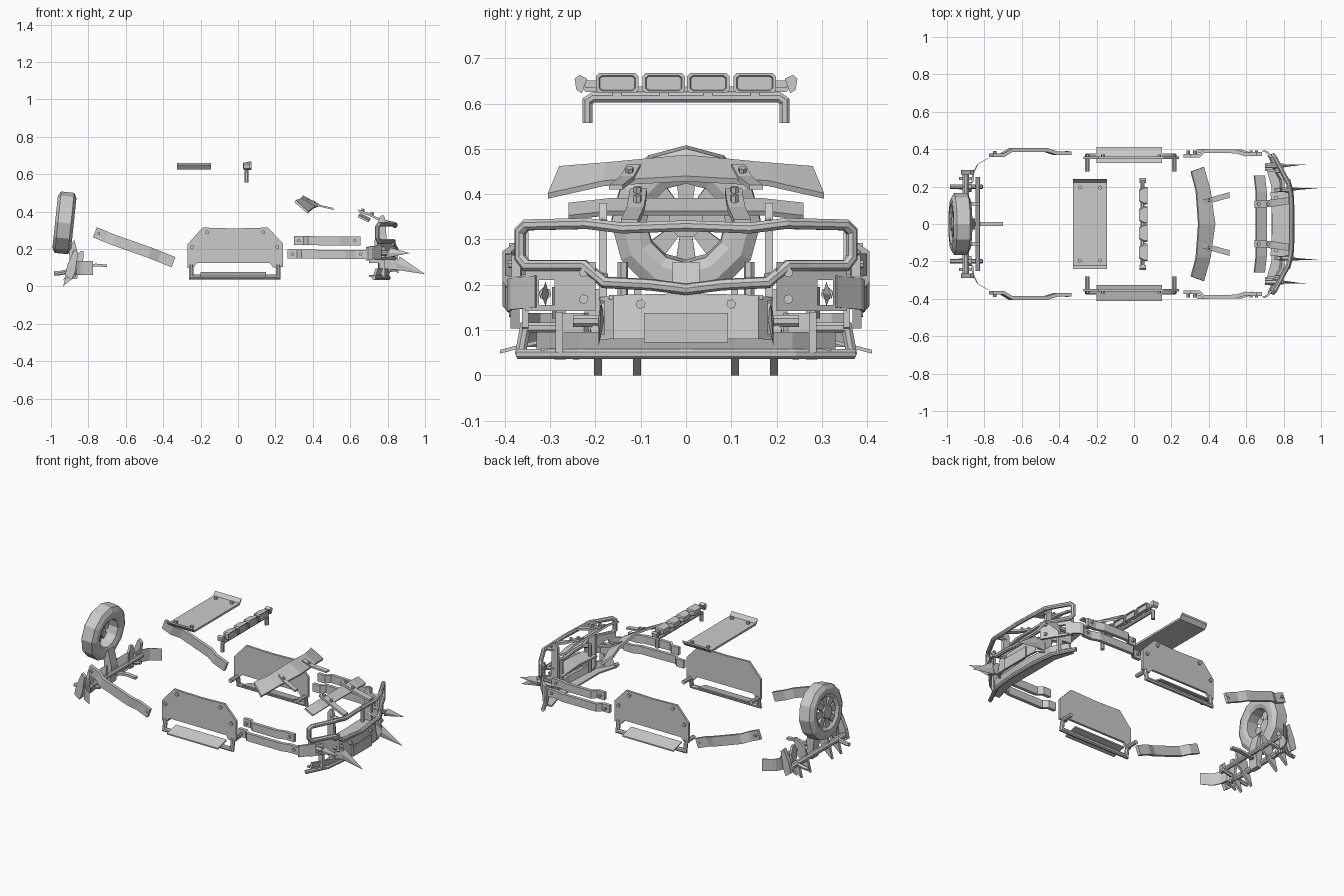
import bpy, bmesh, math
from mathutils import Vector as V, Matrix as M


def make(name, verts, faces, mirror=False):
    me = bpy.data.meshes.new(name)
    me.from_pydata([tuple(v) for v in verts], [], faces)
    bm = bmesh.new()
    bm.from_mesh(me)
    if mirror:
        geo = bmesh.ops.duplicate(bm, geom=bm.verts[:] + bm.edges[:] + bm.faces[:])['geom']
        for v in geo:
            if isinstance(v, bmesh.types.BMVert):
                v.co.y *= -1
    bmesh.ops.recalc_face_normals(bm, faces=bm.faces[:])
    bm.to_mesh(me)
    bm.free()
    ob = bpy.data.objects.new(name, me)
    bpy.context.collection.objects.link(ob)
    return ob


def loft(name, rings, mirror=False, caps=True, closed=False):
    n, m = len(rings[0]), len(rings)
    verts = [v for r in rings for v in r]
    faces = [[i * n + j, i * n + (j + 1) % n, (i + 1) % m * n + (j + 1) % n, (i + 1) % m * n + j]
             for i in range(m if closed else m - 1) for j in range(n)]
    if caps and not closed:
        faces += [list(range(n)), list(range((m - 1) * n, m * n))]
    return make(name, verts, faces, mirror)


def strip(name, path, w, t, mirror=False):
    """Bent flat bar: w = width vector, t = thickness vector."""
    w, t = V(w) / 2, V(t) / 2
    return loft(name, [[V(p) - w - t, V(p) + w - t, V(p) + w + t, V(p) - w + t] for p in path], mirror)


def box(name, c, s, mirror=False):
    return strip(name, [(c[0] - s[0] / 2, c[1], c[2]), (c[0] + s[0] / 2, c[1], c[2])],
                 (0, s[1], 0), (0, 0, s[2]), mirror)


def tube(name, path, r, n=8, mirror=False):
    """Mitred tube along a path."""
    p = [V(q) for q in path]
    d = [(b - a).normalized() for a, b in zip(p, p[1:])]
    u = d[0].orthogonal().normalized()
    k = d[0].cross(u)
    ring = [p[0] + r * (u * math.cos(a) + k * math.sin(a))
            for a in [2 * math.pi * (i + .5) / n for i in range(n)]]
    rings = [ring]
    for i in range(1, len(p)):
        nor = d[i - 1] + d[i] if i < len(d) else d[i - 1]
        ring = [v + d[i - 1] * ((p[i] - v).dot(nor) / d[i - 1].dot(nor)) for v in ring]
        rings.append(ring)
    return loft(name, rings, mirror)


def plate(name, xz, y0, y1, mirror=False):
    """Outline in x,z extruded from y0 to y1."""
    return loft(name, [[V((x, y, z)) for x, z in xz] for y in (y0, y1)], mirror)


def panel(name, yz, x0, x1, mirror=False):
    """Outline in y,z extruded from x0 to x1."""
    return loft(name, [[V((x, y, z)) for y, z in yz] for x in (x0, x1)], mirror)


def spike(name, a, b, w, h, mirror=False):
    """Blade that tapers from a to a point at b."""
    a = V(a)
    vs = [a + V(w) / 2, a + V(h) / 2, a - V(w) / 2, a - V(h) / 2, V(b)]
    return make(name, vs, [[0, 1, 2, 3], [0, 1, 4], [1, 2, 4], [2, 3, 4], [3, 0, 4]], mirror)


# spare wheel, leaning slightly forward
tilt = M.Translation((-.928, 0, .34)) @ M.Rotation(math.radians(6), 4, 'Y')
prof = [(.04, .088), (.05, .11), (.05, .14), (.035, .165), (-.035, .165), (-.05, .14), (-.05, .11), (-.035, .088)]
loft('spare_tyre', [[V((x, r * math.sin(a), r * math.cos(a))) for x, r in prof]
     for a in [2 * math.pi * i / 12 for i in range(12)]], closed=True).matrix_world = tilt
tube('wheel_hub', [(-.05, 0, 0), (-.015, 0, 0)], .04, 8).matrix_world = tilt
for i in range(8):
    panel('wheel_spoke', [(-.013, .03), (.013, .03), (.022, .09), (-.022, .09)], -.038, -.022
          ).matrix_world = tilt @ M.Rotation(math.pi * i / 4, 4, 'X')

# wheel carrier
plate('carrier_post', [(-.905, .2), (-.875, .25), (-.85, .15), (-.86, .04), (-.89, .04)], -.03, .03)
strip('tow_tongue', [(-.87, 0, .1), (-.76, 0, .115), (-.7, 0, .11)], (0, .024, 0), (0, 0, .014))

# rear bumper bars, brackets and ground spikes
tube('rear_lower_bar', [(-.9, -.28, .08), (-.9, .28, .08)], .018)
tube('rear_upper_bar', [(-.835, -.25, .12), (-.835, .25, .12)], .014)
plate('rear_bracket', [(-.925, .06), (-.91, .12), (-.875, .2), (-.855, .18), (-.87, .08), (-.89, .035)], .265, .29, True)
plate('rear_inner_bracket', [(-.92, .05), (-.9, .14), (-.84, .19), (-.825, .19), (-.83, .1), (-.88, .06)], .1, .115, True)
tube('rear_stud', [(-.985, .2, .07), (-.96, .2, .07), (-.81, .2, .1)], .012, 6, True)
panel('rear_upright', [(.18, .05), (.17, .15), (.19, .19), (.21, .19), (.225, .15), (.22, .05)], -.885, -.87, True)
for y in (.108, .194):
    plate('rear_spike', [(-.935, 0), (-.915, .08), (-.87, .08), (-.865, .06)], y - .009, y + .009, True)
plate('rear_end_spike', [(-.935, .035), (-.905, .08), (-.86, .07)], .235, .25, True)

# rear corner guards
strip('rear_corner_guard', [(-.865, .22, .1), (-.86, .27, .1), (-.835, .32, .1), (-.78, .352, .1)],
      (0, 0, .075), (.012, .01, 0), True)

# rear side strips
strip('rear_side_strip', [(-.765, .368, .29), (-.705, .368, .265), (-.66, .395, .247), (-.47, .395, .18),
      (-.42, .378, .16), (-.345, .378, .13)], (.02, 0, .054), (0, .02, 0), True)
for x, z in ((-.745, .283), (-.36, .137)):
    tube('strip_bolt', [(x, .372, z), (x, .391, z)], .009, 6, True)

# front side strips
for z, x0, x1 in ((.245, .3, .655), (.173, .265, .685)):
    strip('front_side_strip', [(x0, .365, z), (x0 + .05, .365, z), (x0 + .075, .39, z), (x1 - .11, .388, z - .002),
          (x1 - .06, .372, z - .003), (x1, .375, z - .003)], (0, 0, .048), (0, .02, 0), True)
    for x in (x0 + .025, x1 - .03):
        tube('strip_bolt', [(x, .37, z), (x, .392, z)], .009, 6, True)

# side armour plates and bolts
plate('side_plate', [(-.27, .225), (-.19, .315), (-.02, .31), (.16, .315), (.24, .23), (.24, .105), (.19, .1),
      (.17, .125), (-.22, .125), (-.24, .1), (-.27, .1)], .348, .362, True)
for x, z in ((-.245, .21), (-.165, .29), (.135, .29), (.21, .21)):
    tube('plate_bolt', [(x, .36, z), (x, .372, z)], .011, 6, True)

# side steps
tube('step_frame', [(-.25, .28, .105), (-.25, .355, .105), (-.25, .365, .05), (.215, .365, .05), (.215, .355, .105),
     (.215, .28, .105)], .013, 8, True)
strip('step_board', [(-.2, .368, .063), (.15, .368, .063)], (0, .086, -.022), (0, 0, .008), True)

# roof panel with raised end lips
strip('roof_panel', [(-.235, y, z) for y, z in ((-.24, .655), (-.222, .632), (.222, .632), (.24, .655))],
      (.18, 0, 0), (0, 0, .012))
for y in (-.195, .195):
    for x in (-.29, -.18):
        tube('roof_bolt', [(x, y, .635), (x, y, .65)], .011, 6)

# roof light bar: hoop and four tapered lamps plus angled end lamps
tube('light_bar_frame', [(.045, .218, .557), (.045, .218, .605), (.045, .206, .613), (.045, 0, .613)], .012, 8, True)
for y in (.049, .152):
    ring = lambda x, w, h: [V((x, y + a * w, .645 + b * h)) for a, b in ((-1, -.7), (-.85, -1), (.85, -1), (1, -.7),
                            (1, .7), (.85, 1), (-.85, 1), (-1, .7))]
    loft('roof_lamp', [ring(.026, .03, .014), ring(.055, .047, .022), ring(.073, .047, .022),
                       ring(.073, .04, .017), ring(.066, .038, .015)], True)
    box('lamp_foot', (.048, y, .622), (.018, .02, .014), True)
panel('side_lamp', [(.218, .655), (.23, .623), (.242, .63), (.246, .655), (.236, .663)], .03, .065, True)
box('side_lamp_arm', (.048, .208, .643), (.012, .03, .016), True)

# bonnet deflector with two arms
defl = [(.308, .375, .28, .305, .462, .402), (.335, .41, .18, .18, .47, .43), (.348, .435, 0, 0, .487, .44)]
defl += [(a, b, -c, -d, e, f) for a, b, c, d, e, f in defl[1::-1]]
loft('bonnet_deflector', [[V((a, c, e)), V((b, d, f)), V((b - .004, d, f - .012)), V((a - .006, c, e - .012))]
     for a, b, c, d, e, f in defl])
strip('deflector_arm', [(.37, .115, .462), (.42, .13, .435), (.51, .155, .415)], (0, .03, 0), (0, 0, .01), True)
tube('deflector_bolt', [(.4, .125, .445), (.406, .125, .458)], .009, 6, True)

# front bonnet visor and arms
strip('front_visor', [(.67, -.26, .362), (.68, -.17, .372), (.68, .17, .372), (.67, .26, .362)],
      (.055, 0, -.028), (.006, 0, .01))
strip('visor_arm', [(.645, .105, .405), (.7, .108, .385), (.74, .112, .365), (.83, .125, .337)],
      (0, .038, 0), (0, 0, .014), True)
for x, z in ((.665, .4), (.715, .382)):
    tube('visor_bolt', [(x, .107, z), (x + .004, .107, z + .016)], .009, 6, True)

# grille guard loop
tube('grille_guard', [(.84, 0, .33), (.84, .14, .325), (.825, .22, .335), (.755, .352, .332), (.745, .366, .318),
     (.745, .366, .26), (.755, .352, .242), (.8, .265, .242), (.825, .225, .242), (.84, .18, .205),
     (.845, .08, .2), (.845, 0, .19)], .013, 8, True)

# upright posts with chamfered ends
plate('guard_post', [(.75, .1), (.77, .07), (.79, .07), (.8, .1), (.79, .35), (.78, .38), (.765, .38), (.75, .355)],
      .174, .192, True)
tube('inner_post', [(.76, .14, .08), (.76, .14, .25)], .012, 6, True)
tube('guard_link', [(.77, .183, .335), (.838, .183, .33)], .012, 6, True)
tube('guard_link_low', [(.77, .183, .22), (.84, .18, .205)], .012, 6, True)

# main bumper plate and blank number plate
strip('main_bumper', [(.8, -.19, .125), (.832, -.16, .128), (.842, 0, .128), (.832, .16, .128), (.8, .19, .125)],
      (-.015, 0, .095), (.014, 0, 0))
strip('bumper_shelf', [(.78, -.17, .172), (.79, 0, .176), (.78, .17, .172)], (.1, 0, 0), (0, 0, .01))
box('blank_number_plate', (.855, 0, .105), (.008, .185, .066))
for y in (-.1, .1):
    tube('bumper_bolt', [(.83, y, .157), (.853, y, .157)], .011, 6)

# outer wing plates: four pieces framing an opening
wing = lambda y: .835 - max(0, y - .2) * .62
for y0, y1, z0, z1 in ((.2, .29, .142, .25), (.29, .325, .21, .25), (.29, .325, .142, .155), (.325, .355, .142, .25)):
    strip('wing_plate', [(wing(y), y, (z0 + z1) / 2) for y in (y0, y1)], (0, 0, z1 - z0), (.016, 0, 0), True)
for z in (.168, .227):
    tube('wing_bolt', [(.81, .226, z), (.837, .226, z)], .011, 6, True)
strip('wing_end', [(.762, .33, .185), (.71, .385, .18), (.69, .392, .175)], (0, 0, .07), (.012, .006, 0), True)
strip('wing_bracket', [(.7, .29, .16), (.78, .28, .16)], (0, .012, 0), (0, 0, .07), True)

# forward blades
spike('long_blade', (.85, .187, .125), (1, .193, .066), (.03, 0, .07), (0, .014, 0), True)
plate('blade_root', [(.77, .09), (.77, .17), (.84, .16), (.865, .13), (.85, .09)], .18, .19, True)
spike('short_blade', (.8, .31, .18), (.92, .32, .178), (.03, 0, .055), (0, .014, 0), True)
tube('blade_mount', [(.7, .312, .18), (.8, .311, .18)], .014, 6, True)

# lower bumper lip and bar
strip('lower_lip', [(.735, -.33, .075), (.79, -.235, .075), (.805, 0, .075), (.79, .235, .075), (.735, .33, .075)],
      (.012, 0, .04), (.014, 0, 0))
tube('lower_bar', [(.725, .37, .047), (.79, .24, .047), (.805, .1, .047), (.805, 0, .047)], .012, 8, True)
strip('lower_tray', [(.73, -.32, .055), (.765, -.2, .055), (.765, .2, .055), (.73, .32, .055)],
      (.06, 0, 0), (0, 0, .01))
strip('lip_hanger', [(.77, .28, .05), (.77, .28, .14)], (.03, 0, 0), (0, .016, 0), True)
